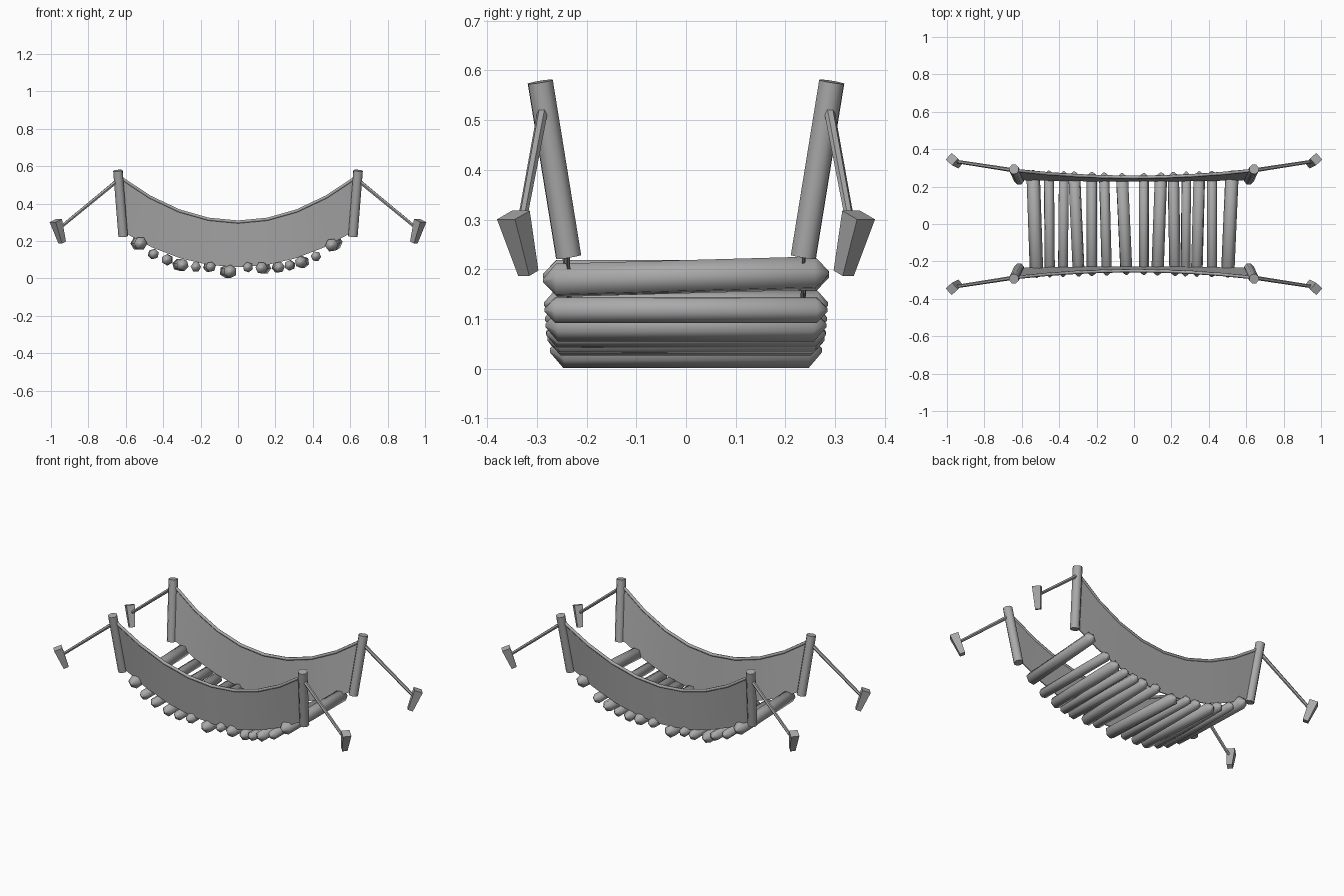
import bpy, bmesh, math
from mathutils import Vector

cube = bpy.data.objects.get("Cube")
if cube:
    bpy.data.objects.remove(cube)

GREY = (0.4, 0.4, 0.4, 1)
mat = bpy.data.materials.new("weathered grey")
mat.use_nodes = True
mat.diffuse_color = GREY
mat.node_tree.nodes["Principled BSDF"].inputs["Base Color"].default_value = GREY


def finish(name, bm, angle=30):
    bmesh.ops.recalc_face_normals(bm, faces=bm.faces)
    mesh = bpy.data.meshes.new(name)
    bm.to_mesh(mesh)
    bm.free()
    mesh.materials.append(mat)
    obj = bpy.data.objects.new(name, mesh)
    bpy.context.collection.objects.link(obj)
    bpy.ops.object.select_all(action='DESELECT')
    obj.select_set(True)
    bpy.context.view_layer.objects.active = obj
    bpy.ops.object.shade_smooth_by_angle(angle=math.radians(angle))
    return obj


def lathe(name, a, b, rings, sides, angle=30, spin=0.0):
    """Turned solid from a to b; rings are (distance from a, radius)."""
    a, b = Vector(a), Vector(b)
    axis = (b - a).normalized()
    side = axis.cross(Vector((0, 0, 1)))
    side.normalize()
    up = side.cross(axis)
    bm = bmesh.new()
    loops = []
    for d, r in rings:
        turns = [spin + 2 * math.pi * i / sides for i in range(sides)]
        loops.append([bm.verts.new(a + axis * d + (side * math.cos(t) + up * math.sin(t)) * r)
                      for t in turns])
    for lo, hi in zip(loops, loops[1:]):
        for i in range(sides):
            j = (i + 1) % sides
            bm.faces.new((lo[i], lo[j], hi[j], hi[i]))
    bm.faces.new(loops[0][::-1])
    bm.faces.new(loops[-1])
    return finish(name, bm, angle)


def rod(name, a, b, ra, rb, sides, angle=50, spin=0.0):
    length = (Vector(b) - Vector(a)).length
    return lathe(name, a, b, [(0, ra), (length, rb)], sides, angle, spin)


# Walkway logs: x at the front end, x at the back end, height, radius
LOGS = [(-.52, -.54, .187, .036), (-.45, -.455, .13, .028), (-.38, -.375, .1, .03),
        (-.295, -.32, .072, .033), (-.225, -.225, .062, .028), (-.145, -.16, .062, .028),
        (-.04, -.065, .037, .036), (.053, .053, .06, .028), (.125, .145, .056, .033),
        (.22, .21, .06, .031), (.275, .28, .07, .028), (.335, .35, .087, .033),
        (.417, .417, .118, .028), (.5, .525, .185, .036)]
for n, (xf, xb, z, r) in enumerate(LOGS):
    half = .272 + .015 * abs(xf) * 2
    tilt = .008 if n == len(LOGS) - 1 else 0
    a, b = Vector((xf, -half, z - tilt)), Vector((xb, half, z + tilt))
    length = (b - a).length
    tip = r * .75
    lathe(f"walkway_log_{n + 1}", a, b,
          [(0, r * .12), (tip, r), (length - tip, r), (length, r * .12)],
          6, 62, spin=n * 1.3)


# Slanted side panel with a rope along its sagging top edge
def top_edge(x, sy):
    return Vector((x, sy * (.25 + .09 * x * x), .302 + .6 * x * x))


def bottom_edge(x, sy):
    return Vector((x, sy * (.23 + .02 * x * x), .06 + .5 * x * x))


STATIONS = [.63 * i / 4 for i in range(-4, 5)]
for sy, where in ((-1, "front"), (1, "back")):
    bm = bmesh.new()
    rows = []
    for x in STATIONS:
        rows.append([bm.verts.new(p + Vector((0, off, 0)))
                     for p, off in ((top_edge(x, sy), -.003), (top_edge(x, sy), .003),
                                    (bottom_edge(x * .97, sy), .003),
                                    (bottom_edge(x * .97, sy), -.003))])
    for p, q in zip(rows, rows[1:]):
        for i in range(4):
            j = (i + 1) % 4
            bm.faces.new((p[i], p[j], q[j], q[i]))
    bm.faces.new(rows[0])
    bm.faces.new(rows[-1][::-1])
    finish(f"{where}_side_panel", bm)

    curve = bpy.data.curves.new(f"{where}_hand_rope", 'CURVE')
    curve.dimensions = '3D'
    curve.bevel_depth = .009
    curve.bevel_resolution = 1
    curve.use_fill_caps = True
    spline = curve.splines.new('POLY')
    spline.points.add(len(STATIONS) - 1)
    for point, x in zip(spline.points, STATIONS):
        point.co = (*top_edge(x, sy), 1)
    curve.materials.append(mat)
    bpy.context.collection.objects.link(bpy.data.objects.new(f"{where}_hand_rope", curve))

# Posts, guy ropes and ground stakes at the four corners
for sx, side in ((-1, "right"), (1, "left")):
    for sy, where in ((-1, "front"), (1, "back")):
        corner = f"{where}_{side}"

        def at(x, y, z):
            return (sx * x, sy * y, z)

        rod(f"{corner}_post", at(.614, .236, .225), at(.642, .293, .577), .027, .027, 8)
        rod(f"{corner}_guy_rope", at(.63, .285, .535), at(.955, .335, .268), .011, .009, 6)
        rod(f"{corner}_stake", at(.94, .317, .192), at(.974, .347, .309),
            .021, .034, 4, 30, math.pi / 4)
